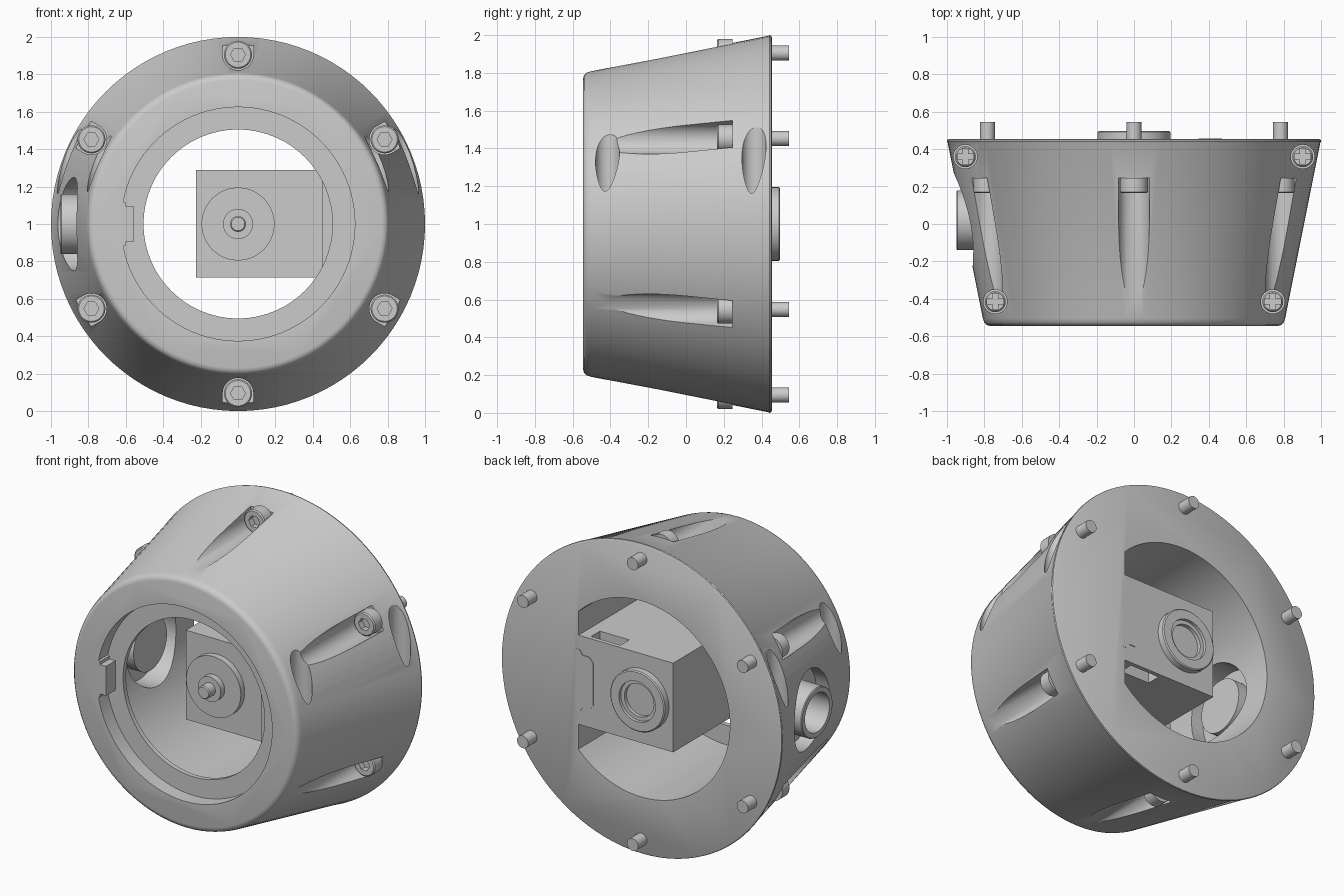
import bpy, bmesh
from math import sin, cos, tan, pi, radians

if "Cube" in bpy.data.objects:
    bpy.data.objects.remove(bpy.data.objects["Cube"])

AXES = {'x': lambda u, v, t: (t, u, v),
        'y': lambda u, v, t: (u, t, v),
        'z': lambda u, v, t: (u, v, t)}


def sweep(name, rings):
    """Skin equal-length rings of 3D points and cap both ends."""
    bm = bmesh.new()
    loops = [[bm.verts.new(p) for p in ring] for ring in rings]
    n = len(loops[0])
    for a, b in zip(loops, loops[1:]):
        for i in range(n):
            j = (i + 1) % n
            bm.faces.new((a[i], a[j], b[j], b[i]))
    bm.faces.new(loops[0])
    bm.faces.new(loops[-1])
    bmesh.ops.recalc_face_normals(bm, faces=bm.faces)
    me = bpy.data.meshes.new(name)
    bm.to_mesh(me)
    bm.free()
    ob = bpy.data.objects.new(name, me)
    bpy.context.collection.objects.link(ob)
    return ob


def prism(name, outline, axis, lo, hi):
    return sweep(name, [[AXES[axis](u, v, t) for u, v in outline] for t in (lo, hi)])


def lathe(name, profile, axis, cu, cv, n=48):
    """Profile of (radius, position); radius may be a function of angle."""
    rings = []
    for r, t in profile:
        ring = []
        for i in range(n):
            a = 2 * pi * i / n
            k = r(a) if callable(r) else r
            ring.append(AXES[axis](cu + k * cos(a), cv + k * sin(a), t))
        rings.append(ring)
    return sweep(name, rings)


def arc(cu, cv, r, a0, a1, n):
    return [(cu + r * cos(radians(a0 + (a1 - a0) * i / n)),
             cv + r * sin(radians(a0 + (a1 - a0) * i / n))) for i in range(n + 1)]


def rect(u0, u1, v0, v1):
    return [(u0, v0), (u1, v0), (u1, v1), (u0, v1)]


def cut(ob, cutter):
    cutter.hide_render = True
    m = ob.modifiers.new("cut", 'BOOLEAN')
    m.operation, m.solver, m.object = 'DIFFERENCE', 'EXACT', cutter
    bpy.context.view_layer.objects.active = ob
    bpy.ops.object.modifier_apply(modifier=m.name)
    bpy.data.objects.remove(cutter)


def hexagon(a):
    return 0.04 * cos(pi / 6) / cos(a % (pi / 3) - pi / 6)


def cross(a, w=0.014, arm=0.043):
    f = a % (pi / 2)
    f = min(f, pi / 2 - f)
    return arm / cos(f) if tan(f) <= w / arm + 1e-6 else w / sin(f)


# Conical housing with rounded rims
housing = lathe("housing", [(0.77, -0.545), (0.788, -0.54), (0.801, -0.527), (0.808, -0.505),
                            (0.996, 0.435), (1.0, 0.442), (0.998, 0.45), (0.989, 0.455)],
                'y', 0, 1, 96)

# Front recess with locating key, thin lip, and D-shaped cavity
key = [(-0.602, 1.115), (-0.602, 1.095), (-0.56, 1.095),
       (-0.56, 0.905), (-0.602, 0.905), (-0.602, 0.885)]
cut(housing, prism("recess_cutter", arc(0, 1, 0.625, -169, 169, 90) + key, 'y', -0.7, -0.45))
cut(housing, lathe("lip_cutter", [(0.505, -0.5), (0.505, -0.41)], 'y', 0, 1, 96))
cut(housing, prism("cavity_cutter", arc(0, 1, 0.632, 44.6, 315.4, 80), 'y', -0.42, 0.7))

# Six bolt grooves and socket-head bolts around the axis
for i in range(6):
    A = radians(30 + 60 * i)
    R = 0.905
    u_shape = arc(0, 0, 0.082, 180, 360, 20) + [(0.082, 0.3), (-0.082, 0.3)]
    cut(housing, sweep("groove_cutter", [
        [((R + v) * cos(A) - u * sin(A), t, 1 + (R + v) * sin(A) + u * cos(A))
         for u, v in u_shape] for t in (-0.7, 0.245)]))
    lathe(f"socket_bolt_{i + 1}", [(0.04, 0.545), (0.04, 0.245), (0.075, 0.245), (0.075, 0.172),
                                   (0.068, 0.165), (hexagon, 0.165), (hexagon, 0.205)],
          'y', R * cos(A), 1 + R * sin(A), 24)

# Vertical clamp-screw holes with cross-head screws
for side in (-1, 1):
    for label, x, y in (("rear", 0.902, 0.36), ("front", 0.742, -0.415)):
        cut(housing, lathe("screw_hole_cutter", [(0.064, 1.0), (0.064, 2.2)], 'z', side * x, y, 40))
        lathe(f"{label}_cross_screw_{'left' if side < 0 else 'right'}",
              [(0.056, 0.99), (0.056, 1.07), (0.048, 1.08), (cross, 1.08), (cross, 1.055)],
              'z', side * x, y, 40)

# Side port with flanged cable connector
cut(housing, lathe("port_cutter", [(0.25, -1.3), (0.25, -0.45)], 'x', 0.02, 1, 64))
lathe("port_connector", [(0.17, -0.64), (0.17, -0.72), (0.252, -0.72), (0.252, -0.77), (0.16, -0.77),
                         (0.16, -0.945), (0.155, -0.95), (0.125, -0.95), (0.125, -0.78)],
      'x', 0.02, 1, 64)

# Motor block with side pockets
motor = prism("motor_block", rect(-0.225, 0.46, 0.715, 1.29), 'y', -0.21, 0.452)
for lo, hi in ((1.22, 1.4), (0.6, 0.785)):
    cut(motor, prism("pocket_cutter", rect(0.17, 0.38, 0.335, 0.425), 'z', lo, hi))

# Output hub and shaft at the front of the motor, bearing ring at the back
lathe("motor_hub", [(0.195, -0.2), (0.195, -0.25), (0.08, -0.25), (0.08, -0.29),
                    (0.042, -0.29), (0.042, -0.345), (0.036, -0.352)], 'y', 0, 1)
lathe("rear_bearing", [(0.195, 0.44), (0.195, 0.492), (0.188, 0.498), (0.13, 0.498),
                       (0.13, 0.478), (0.105, 0.478), (0.105, 0.455)], 'y', 0, 1)

# Mounting tongue reaching from the housing wall onto the motor
prism("mount_tongue", [(0.47, 0.80), (0.44, 0.80), (0.42, 0.83), (0.375, 0.83), (0.345, 0.86),
                       (0.345, 1.14), (0.375, 1.17), (0.42, 1.17), (0.44, 1.2), (0.47, 1.2)],
      'y', 0.40, 0.456)

# Smooth shading with crisp edges
bpy.ops.object.select_all(action='DESELECT')
for ob in bpy.context.scene.objects:
    ob.select_set(True)
bpy.context.view_layer.objects.active = housing
bpy.ops.object.shade_smooth_by_angle(angle=radians(30))
